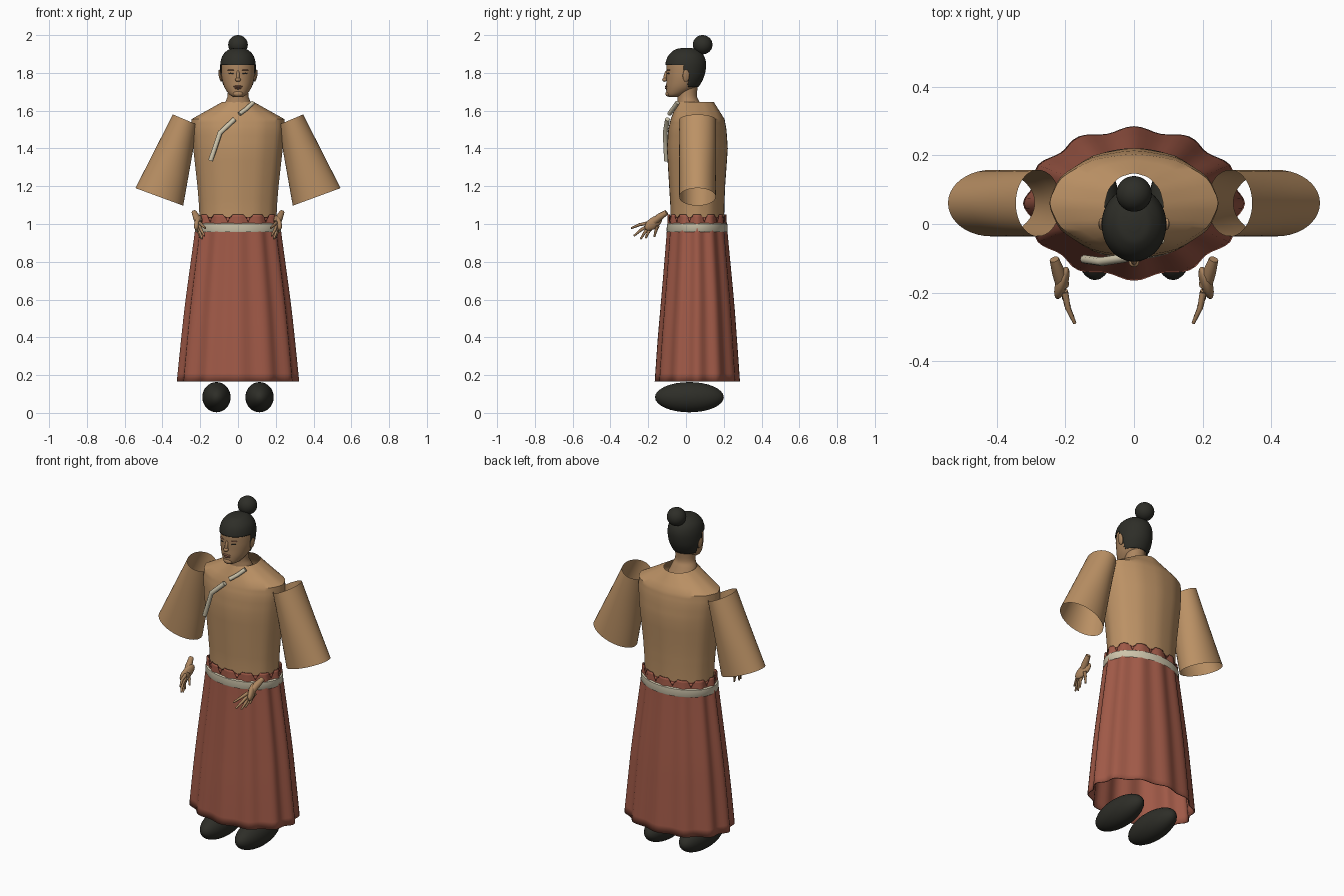
import bpy, bmesh, math
from mathutils import Vector

if "Cube" in bpy.data.objects:
    bpy.data.objects.remove(bpy.data.objects["Cube"])


def material(name, col):
    m = bpy.data.materials.new(name)
    m.diffuse_color = (*col, 1)
    m.use_nodes = True
    m.node_tree.nodes["Principled BSDF"].inputs["Base Color"].default_value = m.diffuse_color
    return m


CLOTH = material("tan cloth", (0.50, 0.285, 0.13))
SKIRT = material("rust red", (0.35, 0.10, 0.063))
SKIN = material("skin", (0.41, 0.235, 0.115))
LIP = material("lip brown", (0.27, 0.12, 0.07))
DARK = material("charcoal", (0.027, 0.027, 0.021))
CREAM = material("cream", (0.62, 0.56, 0.41))


def finish(ob, mat, angle=50):
    ob.data.materials.append(mat)
    bpy.ops.object.select_all(action='DESELECT')
    ob.select_set(True)
    bpy.context.view_layer.objects.active = ob
    bpy.ops.object.shade_smooth_by_angle(angle=math.radians(angle))
    return ob


def mesh_object(name, bm, mat, angle=50):
    bmesh.ops.recalc_face_normals(bm, faces=bm.faces)
    me = bpy.data.meshes.new(name)
    bm.to_mesh(me)
    bm.free()
    ob = bpy.data.objects.new(name, me)
    bpy.context.collection.objects.link(ob)
    return finish(ob, mat, angle)


def refine(keys, steps, smooth):
    """Interpolate the key sections."""
    out = []
    for i in range(len(keys) - 1):
        p0, p1, p2 = keys[max(i - 1, 0)], keys[i], keys[i + 1]
        p3 = keys[min(i + 2, len(keys) - 1)]
        for s in range(steps):
            t = s / steps
            if smooth:
                out.append([b + 0.5 * t * (c - a + t * (2*a - 5*b + 4*c - d + t * (3*(b - c) + d - a)))
                            for a, b, c, d in zip(p0, p1, p2, p3)])
            else:
                out.append([b + (c - b) * t for b, c in zip(p1, p2)])
    return out + [list(keys[-1])]


def loft(name, keys, mat, n=48, steps=4, smooth=True, wave=0.0, cap=False,
         grow=0.0, notch=0.0, keep=None, thick=0.0, angle=50):
    """Stack of ellipses given as (z, half width, front y, back y)."""
    bm = bmesh.new()
    rings = []
    sections = refine(keys, steps, smooth)
    for k, (z, rx, yf, yb) in enumerate(sections):
        ring = []
        for j in range(n):
            a = math.tau * j / n
            c = math.cos(12 * a)
            f = 1 + wave * c
            dz = -notch * max(0, -c) ** 3 if k == len(sections) - 1 else 0
            ring.append(bm.verts.new(((rx + grow) * f * math.cos(a),
                                      (yf + yb) / 2 + ((yb - yf) / 2 + grow) * f * math.sin(a),
                                      z + dz + grow * k / len(sections))))
        rings.append(ring)
    for lo, hi in zip(rings, rings[1:]):
        for j in range(n):
            bm.faces.new((lo[j], lo[(j + 1) % n], hi[(j + 1) % n], hi[j]))
    if cap:
        bm.faces.new(rings[0])
        bm.faces.new(rings[-1])
    if keep:
        bad = [f for f in bm.faces if not keep(f.calc_center_median())]
        bmesh.ops.delete(bm, geom=bad, context='FACES')
    ob = mesh_object(name, bm, mat, angle)
    if thick:
        mod = ob.modifiers.new("thickness", 'SOLIDIFY')
        mod.thickness = thick
    return ob


def ball(name, loc, size, mat, rot=(0, 0, 0), seg=32):
    bpy.ops.mesh.primitive_uv_sphere_add(segments=seg, ring_count=seg // 2, radius=1,
                                         location=loc, rotation=rot)
    ob = bpy.context.object
    ob.name = name
    ob.scale = size
    return finish(ob, mat)


def tube(name, pts, radii, mat):
    cu = bpy.data.curves.new(name, 'CURVE')
    cu.dimensions = '3D'
    cu.bevel_depth = 1.0
    cu.bevel_resolution = 2
    cu.use_fill_caps = True
    sp = cu.splines.new('POLY')
    sp.points.add(len(pts) - 1)
    for p, co, r in zip(sp.points, pts, radii):
        p.co = (*co, 1)
        p.radius = r
    ob = bpy.data.objects.new(name, cu)
    bpy.context.collection.objects.link(ob)
    bpy.ops.object.select_all(action='DESELECT')
    ob.select_set(True)
    bpy.context.view_layer.objects.active = ob
    bpy.ops.object.convert(target='MESH')
    return finish(bpy.context.object, mat)


# Pleated skirt with a notched waist, and the belt showing between pleats
loft("skirt", [(0.167, 0.313, -0.158, 0.278), (0.4, 0.29, -0.142, 0.262), (0.6, 0.268, -0.125, 0.247),
               (0.95, 0.222, -0.097, 0.215), (1.05, 0.212, -0.092, 0.208)],
     SKIRT, n=96, wave=0.035, notch=0.04, thick=0.006)
loft("belt", [(0.957, 0.222, -0.101, 0.219), (0.962, 0.227, -0.103, 0.221),
              (1.0, 0.225, -0.101, 0.219), (1.005, 0.216, -0.094, 0.212)],
     CREAM, n=96, steps=1, smooth=False)

# Jacket body, open at the neck
loft("jacket_body", [(0.98, 0.2, -0.08, 0.2), (1.1, 0.205, -0.082, 0.202), (1.2, 0.213, -0.088, 0.206),
                     (1.4, 0.235, -0.1, 0.22), (1.5, 0.245, -0.093, 0.213), (1.555, 0.244, -0.08, 0.203),
                     (1.645, 0.085, -0.045, 0.147)],
     CLOTH, steps=3, smooth=False, wave=0.008, angle=35)

# Wide open sleeves, built between two slanted end ellipses
for side, label in ((-1, "left"), (1, "right")):
    bm = bmesh.new()
    rings = []
    for t in (0, 0.33, 0.67, 1):
        outer = Vector((0.345, 1.58)).lerp(Vector((0.543, 1.19)), t)
        inner = Vector((0.214, 1.525)).lerp(Vector((0.29, 1.097)), t)
        mid, half = (outer + inner) / 2, (outer - inner) / 2
        rings.append([bm.verts.new((side * (mid.x + half.x * math.cos(a)), 0.061 + 0.097 * math.sin(a),
                                    mid.y + half.y * math.cos(a)))
                      for a in (math.tau * j / 40 for j in range(40))])
    for lo, hi in zip(rings, rings[1:]):
        for j in range(40):
            bm.faces.new((lo[j], lo[(j + 1) % 40], hi[(j + 1) % 40], hi[j]))
    mesh_object(label + "_sleeve", bm, CLOTH)

# Crossing collar trim
tube("collar_upper", [(0.08, -0.045, 1.643), (0.045, -0.068, 1.61), (0.008, -0.088, 1.583)], [0.012] * 3, CREAM)
tube("collar_lower", [(-0.018, -0.098, 1.555), (-0.095, -0.11, 1.483), (-0.145, -0.103, 1.335)],
     [0.013] * 3, CREAM)

# Neck and head
loft("neck", [(1.6, 0.085, -0.045, 0.095), (1.645, 0.068, -0.045, 0.072), (1.68, 0.055, -0.045, 0.058),
              (1.75, 0.055, -0.05, 0.065)], SKIN, n=32)
HEAD = [(1.672, 0.022, -0.09, -0.045), (1.686, 0.046, -0.102, 0.0), (1.72, 0.07, -0.105, 0.055),
        (1.76, 0.083, -0.104, 0.082), (1.80, 0.088, -0.104, 0.096), (1.85, 0.087, -0.102, 0.1),
        (1.89, 0.074, -0.085, 0.086), (1.918, 0.044, -0.052, 0.055), (1.926, 0.012, -0.015, 0.02)]
loft("head", HEAD, SKIN, cap=True, steps=5)


# Hair cap: fringe in front, temples bare, longer behind the ears
def hairline(p):
    return p.z > 1.842 or (p.y > 0.012 and p.z > 1.725) or (p.y > -0.012 and p.z > 1.785)


loft("hair", HEAD, DARK, cap=True, steps=8, n=64, grow=0.006, keep=hairline, thick=0.004)
ball("hair_bun", (0, 0.088, 1.949), (0.052, 0.052, 0.051), DARK)

# Face
ball("nose_bridge", (0, -0.106, 1.785), (0.009, 0.012, 0.03), SKIN, (-0.25, 0, 0), 16)
ball("nose_tip", (0, -0.113, 1.764), (0.015, 0.013, 0.011), SKIN, seg=16)
ball("upper_lip", (0, -0.103, 1.728), (0.025, 0.009, 0.005), LIP, seg=16)
ball("lower_lip", (0, -0.103, 1.719), (0.02, 0.009, 0.006), LIP, seg=16)
ball("chin", (0, -0.095, 1.69), (0.026, 0.014, 0.016), SKIN, seg=16)
for side, label in ((-1, "left"), (1, "right")):
    ball(label + "_eye", (side * 0.036, -0.093, 1.797), (0.015, 0.006, 0.004), DARK, (0, 0, side * 0.4), 16)
    ball(label + "_brow", (side * 0.038, -0.093, 1.815), (0.02, 0.006, 0.003), LIP, (0, 0, side * 0.4), 16)
    ball(label + "_ear", (side * 0.094, 0.0, 1.785), (0.008, 0.018, 0.033), SKIN, (0, side * 0.2, 0), 16)

    # Foot
    ball(label + "_shoe", (side * 0.114, 0.018, 0.083), (0.075, 0.182, 0.08), DARK)

    # Hand: wrist, palm and spread fingers, leaning inward toward the tips
    def spot(y, z, dx=0.0):
        return (side * (0.232 + 0.32 * (y + 0.105) + dx), y, z)

    tube(label + "_wrist", [spot(-0.103, 1.062), spot(-0.14, 1.037), spot(-0.18, 1.005)],
         [0.014, 0.019, 0.02], SKIN)
    ball(label + "_palm", spot(-0.172, 1.005), (0.018, 0.056, 0.03), SKIN, (0.6, 0, side * 0.3), 20)
    for k, (by, bz, ty, tz) in enumerate(((-0.2, 1.005, -0.29, 0.978), (-0.2, 0.99, -0.275, 0.938),
                                          (-0.195, 0.982, -0.24, 0.921), (-0.185, 0.978, -0.213, 0.926),
                                          (-0.15, 0.99, -0.168, 0.932))):
        dx = -0.015 if k == 4 else 0.0
        tube(f"{label}_finger_{k + 1}",
             [spot(by, bz), spot((by + ty) / 2, (bz + tz) / 2 + 0.005, 0.006 + dx), spot(ty, tz, dx)],
             [0.010, 0.008, 0.005], SKIN)
